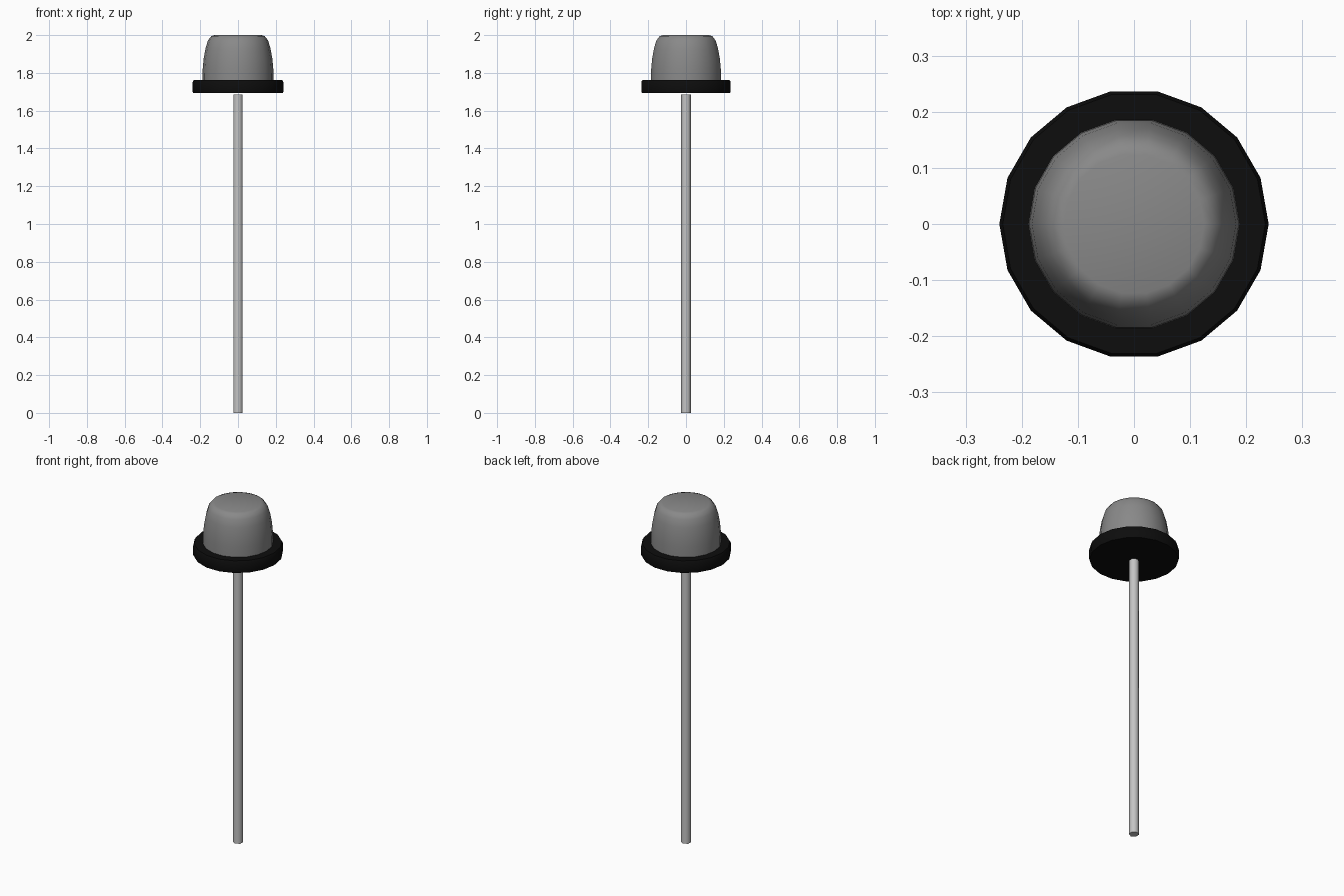
import bpy, bmesh, math

if "Cube" in bpy.data.objects:
    bpy.data.objects.remove(bpy.data.objects["Cube"])


def material(name, value):
    m = bpy.data.materials.new(name)
    m.use_nodes = True
    color = (value, value, value, 1)
    m.diffuse_color = color
    m.node_tree.nodes["Principled BSDF"].inputs["Base Color"].default_value = color
    return m


def lathe(name, profile, sides, mat, turn=0.0, angle=35):
    """Closed solid of revolution from (radius, height) pairs, bottom to top."""
    bm = bmesh.new()
    rings = []
    for r, z in profile:
        angles = [turn + 2 * math.pi * i / sides for i in range(sides)]
        rings.append([bm.verts.new((r * math.cos(a), r * math.sin(a), z)) for a in angles])
    for low, high in zip(rings, rings[1:]):
        for i in range(sides):
            j = (i + 1) % sides
            bm.faces.new((low[i], low[j], high[j], high[i]))
    bm.faces.new(rings[0][::-1])
    bm.faces.new(rings[-1])
    mesh = bpy.data.meshes.new(name)
    bm.to_mesh(mesh)
    bm.free()
    mesh.materials.append(mat)
    obj = bpy.data.objects.new(name, mesh)
    bpy.context.collection.objects.link(obj)
    bpy.ops.object.select_all(action='DESELECT')
    obj.select_set(True)
    bpy.context.view_layer.objects.active = obj
    bpy.ops.object.shade_smooth_by_angle(angle=math.radians(angle))
    return obj


dome_grey = material("dome grey", 0.25)
rim_black = material("rim black", 0.004)
pole_grey = material("pole light grey", 0.55)

# Slim hexagonal pole, stopping just short of the rim
lathe("pole", [(0.0275, 0), (0.0275, 1.685)], 6, pole_grey, math.pi / 2, 65)

# Flat disc rim with a slightly eased top edge
lathe("rim", [(0.237, 1.693), (0.24, 1.70), (0.24, 1.752), (0.234, 1.763)], 18, rim_black)

# Rounded cap with a flat top
lathe("dome", [(0.188, 1.755), (0.187, 1.82), (0.182, 1.875), (0.172, 1.93),
               (0.159, 1.972), (0.142, 1.994), (0.125, 2.0)], 18, dome_grey)
